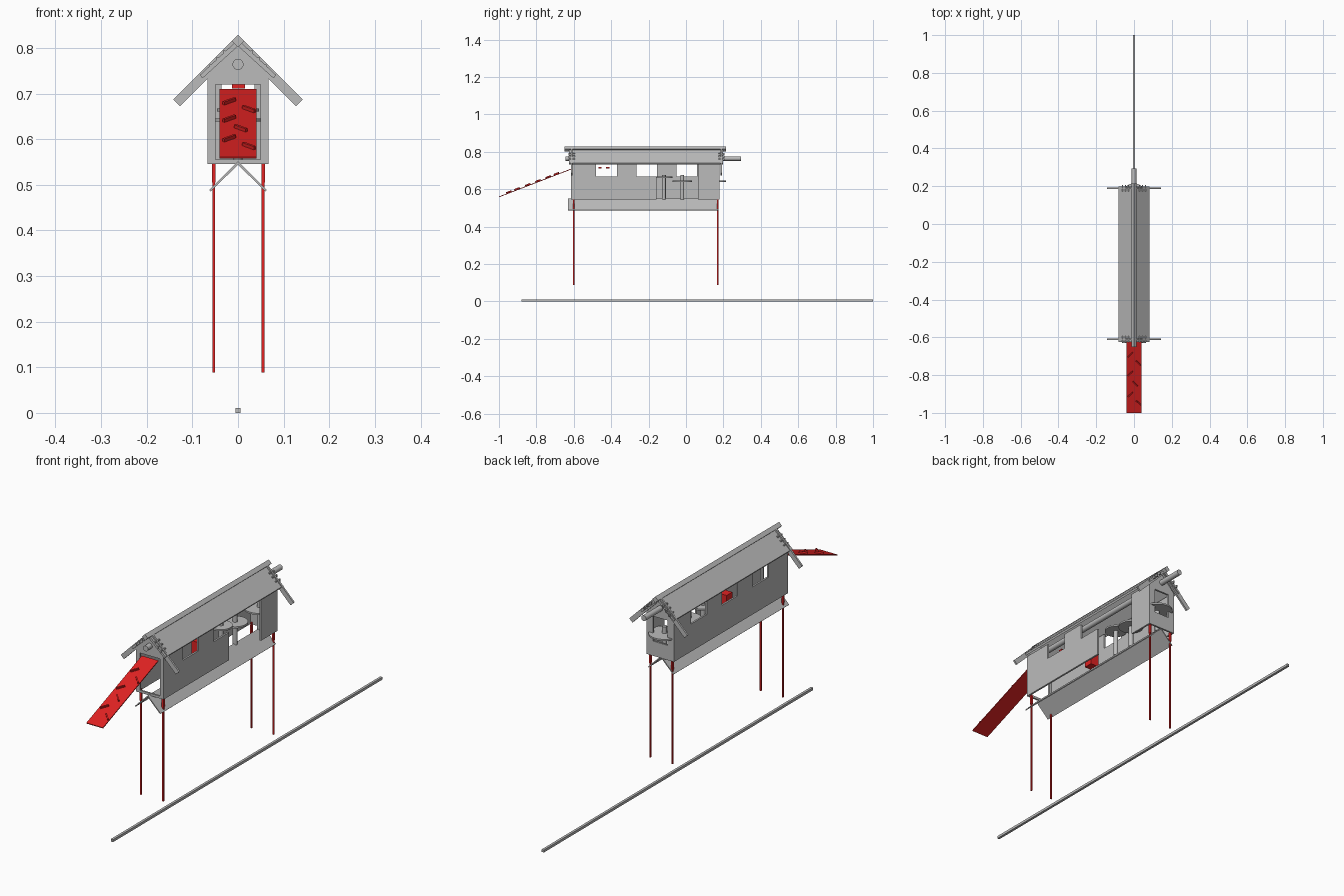
import bpy, bmesh, math
from mathutils import Matrix, Vector

if "Cube" in bpy.data.objects:
    bpy.data.objects.remove(bpy.data.objects["Cube"])


def material(name, rgb):
    m = bpy.data.materials.new(name)
    m.diffuse_color = (*rgb, 1)
    m.use_nodes = True
    m.node_tree.nodes["Principled BSDF"].inputs["Base Color"].default_value = m.diffuse_color
    return m


GREY = material("weathered grey", (0.5, 0.5, 0.5))
RED = material("bright red", (0.75, 0.016, 0.016))


def finish(name, bm, mat):
    bmesh.ops.recalc_face_normals(bm, faces=bm.faces)
    me = bpy.data.meshes.new(name)
    bm.to_mesh(me)
    bm.free()
    me.materials.append(mat)
    ob = bpy.data.objects.new(name, me)
    bpy.context.collection.objects.link(ob)
    return ob


def boxes(name, ranges, mat=GREY):
    """One object from several (x0, x1, y0, y1, z0, z1) boxes."""
    bm = bmesh.new()
    for x0, x1, y0, y1, z0, z1 in ranges:
        mtx = (Matrix.Translation(((x0 + x1) / 2, (y0 + y1) / 2, (z0 + z1) / 2))
               @ Matrix.Diagonal((x1 - x0, y1 - y0, z1 - z0, 1)))
        bmesh.ops.create_cube(bm, size=1, matrix=mtx)
    return finish(name, bm, mat)


def prism(name, profile, y0, y1, mat=GREY):
    """Extrude an (x, z) profile along y."""
    bm = bmesh.new()
    f = bm.faces.new([bm.verts.new((x, y0, z)) for x, z in profile])
    ext = bmesh.ops.extrude_face_region(bm, geom=[f])["geom"]
    vs = [v for v in ext if isinstance(v, bmesh.types.BMVert)]
    bmesh.ops.translate(bm, verts=vs, vec=(0, y1 - y0, 0))
    return finish(name, bm, mat)


def cylinder(name, radius, depth, mtx, sides=32):
    bm = bmesh.new()
    bmesh.ops.create_cone(bm, cap_ends=True, segments=sides, radius1=radius,
                          radius2=radius, depth=depth, matrix=mtx)
    for f in bm.faces:
        f.smooth = len(f.verts) == 4
    for e in bm.edges:
        e.smooth = all(len(f.verts) == 4 for f in e.link_faces)
    return finish(name, bm, GREY)


Y0, Y1, ZB, ZS, ZT = -0.615, 0.18, 0.545, 0.667, 0.735   # body ends, base, sill, eave
W, T = 0.067, 0.008                                      # half width, wall thickness

# Long walls: a low band with posts between the windows
boxes("left_wall", [(-W, -W + T, Y0, Y1, ZB, ZS)] +
      [(-W, -W + T, a, b, ZS, ZT) for a, b in
       ((Y0, -0.48), (-0.37, -0.265), (-0.155, -0.05), (0.06, Y1))])
boxes("right_wall", [(W - T, W, Y0, -0.157, ZB, ZS),
                     (W - T, W, Y0, -0.48, ZS, ZT),
                     (W - T, W, -0.37, -0.265, ZS, ZT),
                     (W - T, W, 0.065, Y1, ZB, ZT)])

# Gable ends with openings
for name, y, half, low in (("front", Y0, 0.049, 0.555), ("back", Y1 - T, 0.036, 0.61)):
    boxes(name + "_gable_frame", [(-W, -half, y, y + T, ZB, 0.72),
                                  (half, W, y, y + T, ZB, 0.72),
                                  (-half, half, y, y + T, ZB, low)])
    prism(name + "_gable_top", [(-W, 0.72), (W, 0.72), (W, ZT), (0, 0.803), (-W, ZT)],
          y, y + T)

# Roof slopes, crossing end boards, roof pegs and inverted-V floor
for side, s in (("left", -1), ("right", 1)):
    prism(side + "_roof", [(0, 0.818), (s * 0.083, 0.741), (s * 0.078, 0.733), (0, 0.804)],
          -0.625, 0.198)
    prism(side + "_floor_board", [(0, 0.551), (s * 0.063, 0.488), (s * 0.060, 0.485),
                                  (0, 0.544)], -0.63, 0.175)
    for end, y in (("front", -0.611), ("back", 0.189)):
        prism(f"{end}_{side}_end_board",
              [(0, 0.829), (s * 0.142, 0.687), (s * 0.127, 0.672), (0, 0.799)],
              y - 0.004, y + 0.004)
        boxes(f"{end}_{side}_roof_pegs",
              [(s * x - 0.003, s * x + 0.003, y - 0.016, y + 0.018,
                0.813 - x, 0.824 - x) for x in (0.03, 0.045, 0.06)])

# Ridge beam (diamond section) and round pole
prism("ridge_beam", [(0, 0.829), (0.014, 0.815), (0, 0.801), (-0.014, 0.815)], -0.65, 0.215)
along_y = Matrix.Rotation(math.pi / 2, 4, 'X')
cylinder("ridge_pole", 0.012, 0.94, Matrix.Translation((0, -0.175, 0.764)) @ along_y)

# Round perches on posts
for i, (y, r, z) in enumerate(((-0.118, 0.046, 0.664), (-0.02, 0.052, 0.642),
                               (0.15, 0.065, 0.642)), 1):
    cylinder(f"round_table_{i}", r, 0.007, Matrix.Translation((0, y, z)))
    cylinder(f"table_post_{i}", 0.01, 0.13, Matrix.Translation((0, y, 0.61)), 16)

# Red stilts with thicker sockets
boxes("stilts", [(x - 0.003, x + 0.003, y - 0.003, y + 0.003, 0.088, ZB + 0.01)
                 for x in (-0.053, 0.055) for y in (-0.6, 0.17)], RED)
boxes("stilt_sockets", [(x - 0.004, x + 0.004, y - 0.005, y + 0.005, 0.505, ZB)
                        for x in (-0.053, 0.055) for y in (-0.6, 0.17)], RED)

# Red items inside
boxes("inner_bars", [(-0.013, 0.015, y - 0.009, y + 0.009, 0.711, 0.720)
                     for y in (-0.46, -0.418)], RED)
boxes("inner_box", [(-0.02, 0.02, -0.295, -0.255, 0.56, 0.66)], RED)

# Entry ramp with slanted cleats
low, high = Vector((0, -1.0, 0.559)), Vector((0, -0.613, 0.708))
slope = high - low
tilt = Matrix.Rotation(math.atan2(slope.z, slope.y), 4, 'X')
bm = bmesh.new()
bmesh.ops.create_cube(bm, size=1, matrix=Matrix.Translation((low + high) / 2) @ tilt
                      @ Matrix.Diagonal((0.081, slope.length, 0.004, 1)))
finish("ramp", bm, RED)
bm = bmesh.new()
for x, z, ang in ((-0.019, 0.678, 45), (-0.019, 0.640, 45), (-0.019, 0.597, 45),
                  (0.024, 0.661, -45), (0.006, 0.619, -45), (0.024, 0.580, -45)):
    p = low + slope * ((z - low.z) / slope.z)
    bmesh.ops.create_cube(bm, size=1, matrix=Matrix.Translation((x, p.y, p.z)) @ tilt
                          @ Matrix.Translation((0, 0, 0.005))
                          @ Matrix.Rotation(math.radians(ang), 4, 'Z')
                          @ Matrix.Diagonal((0.036, 0.006, 0.009, 1)))
finish("ramp_cleats", bm, RED)

# Long rod on the ground
boxes("ground_rod", [(-0.0055, 0.0055, -0.88, 1.0, 0, 0.011)])
